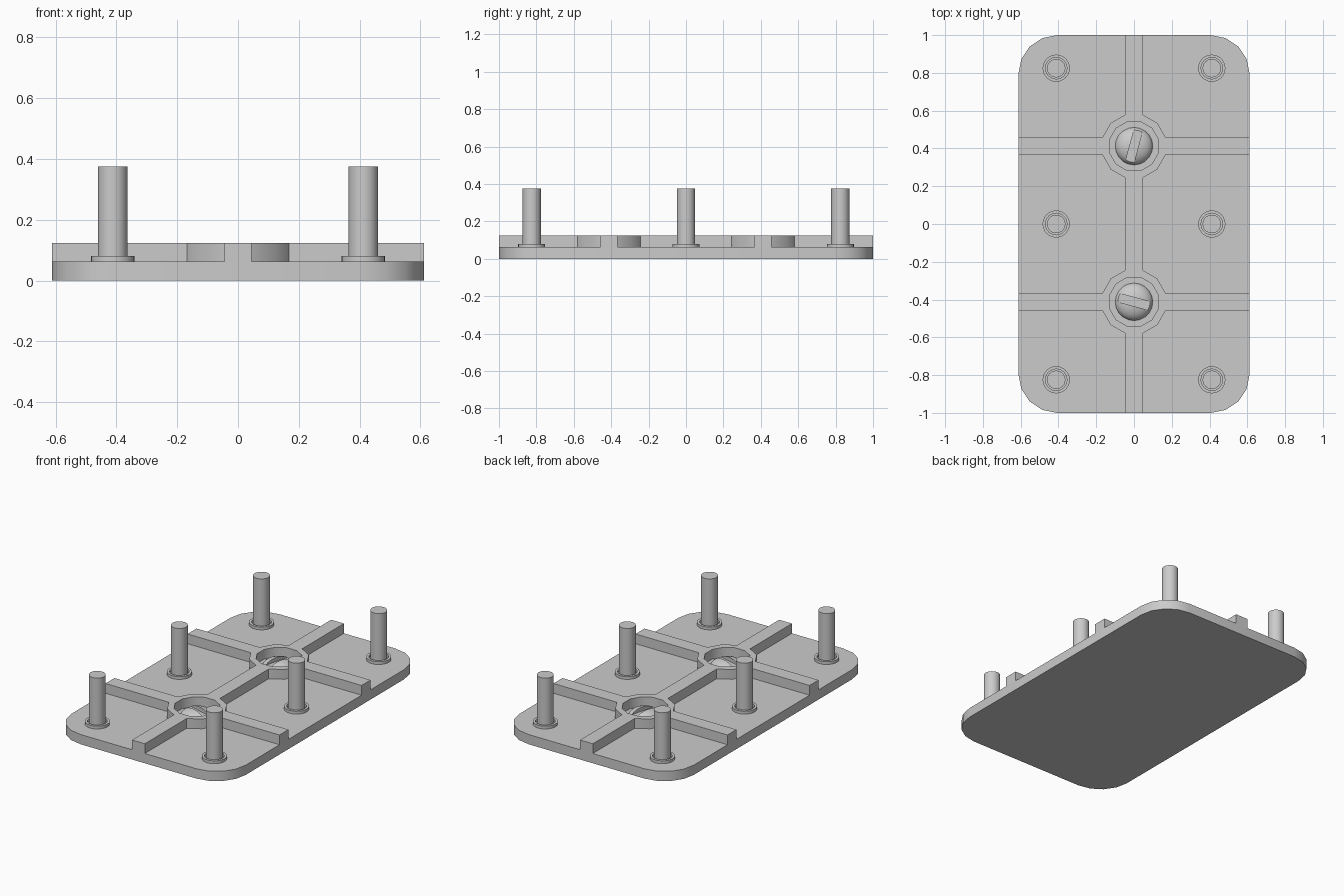
import bpy, bmesh
from math import sin, cos, pi, radians, sqrt
from mathutils import Matrix

if "Cube" in bpy.data.objects:
    bpy.data.objects.remove(bpy.data.objects["Cube"])

PLATE, RIB = 0.062, 0.124      # plate top, rib top
HALF = 0.045                   # rib half width
CY = 0.412                     # screw positions


def finish(name, bm, angle=35):
    bmesh.ops.recalc_face_normals(bm, faces=bm.faces)
    me = bpy.data.meshes.new(name)
    bm.to_mesh(me)
    bm.free()
    ob = bpy.data.objects.new(name, me)
    bpy.context.collection.objects.link(ob)
    smooth(ob, angle)
    return ob


def smooth(ob, angle=35):
    bpy.ops.object.select_all(action='DESELECT')
    ob.select_set(True)
    bpy.context.view_layer.objects.active = ob
    bpy.ops.object.shade_smooth_by_angle(angle=radians(angle))


def lathe(bm, profile, n, cx=0, cy=0, phase=0):
    """Revolve (r, z) points; r = 0 gives a pole."""
    rows = []
    for r, z in profile:
        if r == 0:
            rows.append([bm.verts.new((cx, cy, z))] * n)
        else:
            rows.append([bm.verts.new((cx + r * cos(phase + 2 * pi * i / n),
                                       cy + r * sin(phase + 2 * pi * i / n), z))
                         for i in range(n)])
    for a, b in zip(rows, rows[1:]):
        for i in range(n):
            j = (i + 1) % n
            bm.faces.new(list(dict.fromkeys((a[i], a[j], b[j], b[i]))))


# Rounded base plate
bm = bmesh.new()
R = 0.205
pts = []
for k, (sx, sy) in enumerate([(1, 1), (-1, 1), (-1, -1), (1, -1)]):
    for i in range(5):
        a = pi / 2 * (k + i / 4)
        pts.append((sx * (0.612 - R) + R * cos(a), sy * (1 - R) + R * sin(a)))
face = bm.faces.new([bm.verts.new((x, y, 0)) for x, y in pts])
top = bmesh.ops.extrude_face_region(bm, geom=[face], use_keep_orig=True)["geom"]
bmesh.ops.translate(bm, vec=(0, 0, PLATE),
                    verts=[v for v in top if isinstance(v, bmesh.types.BMVert)])
finish("base_plate", bm)

# Rib frame: two twelve-sided rings joined by straight ribs
bm = bmesh.new()
r_out = HALF / sin(pi / 12)
flat = r_out * cos(pi / 12)
r_in = 0.134


def rib(x0, x1, y0, y1):
    lo = [bm.verts.new((x, y, PLATE)) for x, y in ((x0, y0), (x1, y0), (x1, y1), (x0, y1))]
    hi = [bm.verts.new((v.co.x, v.co.y, RIB)) for v in lo]
    bm.faces.new(hi)
    for i in range(4):
        j = (i + 1) % 4
        bm.faces.new((lo[i], lo[j], hi[j], hi[i]))


for s in (1, -1):
    lathe(bm, [(r_out, PLATE), (r_out, RIB), (r_in, RIB), (r_in, PLATE)],
          12, 0, s * CY, pi / 12)
    rib(flat, 0.612, s * CY - HALF, s * CY + HALF)
    rib(-0.612, -flat, s * CY - HALF, s * CY + HALF)
rib(-HALF, HALF, CY + flat, 1)
rib(-HALF, HALF, -1, -CY - flat)
rib(-HALF, HALF, -CY + flat, CY - flat)
bmesh.ops.remove_doubles(bm, verts=bm.verts, dist=1e-4)
inner = [f for f in bm.faces if sum(len(e.link_faces) > 2 for e in f.edges) >= 3]
bmesh.ops.delete(bm, geom=inner, context='FACES')
finish("rib_frame", bm)

# Slotted domed screw heads
for name, y, turn in (("screw_back", CY, 75), ("screw_front", -CY, -15)):
    bm = bmesh.new()
    prof = [(0, 0.05)] + [(0.1 * cos(pi / 2 * i / 6), 0.06 + 0.055 * sin(pi / 2 * i / 6))
                          for i in range(6)] + [(0, 0.115)]
    lathe(bm, prof, 20, 0, y)
    head = finish(name, bm)
    bm = bmesh.new()
    bmesh.ops.create_cube(bm, size=1, matrix=Matrix.Translation((0, y, 0.138))
                          @ Matrix.Rotation(radians(turn), 4, 'Z')
                          @ Matrix.Diagonal((0.4, 0.045, 0.1, 1)))
    cutter = finish("slot_cutter", bm)
    cutter.hide_render = True
    mod = head.modifiers.new("slot", 'BOOLEAN')
    mod.operation, mod.object = 'DIFFERENCE', cutter
    bpy.context.view_layer.objects.active = head
    bpy.ops.object.modifier_apply(modifier=mod.name)
    bpy.data.objects.remove(cutter)
    smooth(head)

# Six pegs, each with a collar ring
for i, x in enumerate((-0.412, 0.412)):
    for j, y in enumerate((-0.825, 0, 0.825)):
        bm = bmesh.new()
        lathe(bm, [(0.049, PLATE), (0.049, 0.375), (0, 0.375)], 24, x, y)
        finish(f"peg_{i}_{j}", bm)
        bm = bmesh.new()
        lathe(bm, [(0.072, PLATE), (0.072, 0.08), (0.057, 0.08), (0.057, PLATE)], 24, x, y)
        finish(f"collar_{i}_{j}", bm)
